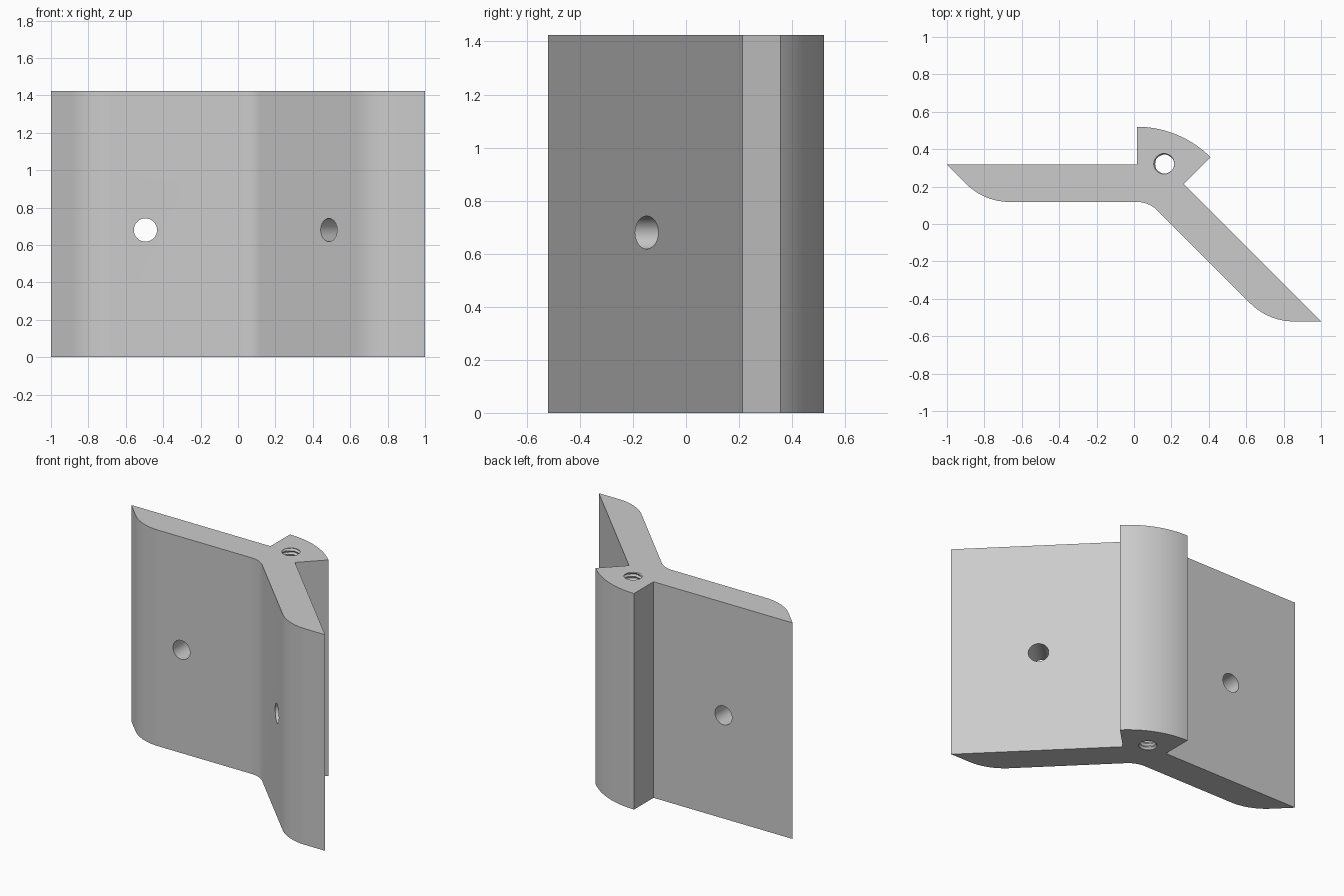
import bpy, bmesh, math
from mathutils import Vector, Matrix

if "Cube" in bpy.data.objects:
    bpy.data.objects.remove(bpy.data.objects["Cube"])

H = 1.424                       # height
C = Vector((0.015, -0.038))     # fold centre shared by both arms
BACK, FRONT, RIM = 0.355, 0.156, 0.558


def polar(r, deg):
    return Vector((r * math.cos(math.radians(deg)), r * math.sin(math.radians(deg))))


def reflect(p):
    # mirror across the bisector of the two arms
    s = math.sqrt(0.5)
    return Vector((s * (p.y - p.x), s * (p.x + p.y)))


def arm(length):
    # left arm from inner corner to tip, then the rounded underside
    r = 0.33
    drop = BACK - FRONT - r * (1 - math.cos(math.pi / 4))
    cx = -length + drop + r * math.sin(math.pi / 4)
    pts = [Vector((0, BACK)), Vector((-length, BACK))]
    for i in range(13):
        pts.append(Vector((cx, FRONT + r)) + polar(r, 225 + 45 * i / 12))
    return pts


def make_object(name, bm):
    bmesh.ops.recalc_face_normals(bm, faces=bm.faces)
    me = bpy.data.meshes.new(name)
    bm.to_mesh(me)
    bm.free()
    ob = bpy.data.objects.new(name, me)
    bpy.context.collection.objects.link(ob)
    return ob


# Bracket: one profile extruded upward
profile = arm(1.015)
profile += [polar(FRONT, 90 - 45 * i / 10) for i in range(11)]
profile += [reflect(p) for p in reversed(arm(1.038))]
profile += [polar(RIM, 45 + 45 * i / 16) for i in range(17)]
bm = bmesh.new()
base = bm.faces.new([bm.verts.new((*(p + C), 0)) for p in profile])
up = bmesh.ops.extrude_face_region(bm, geom=[base])["geom"]
bmesh.ops.translate(bm, vec=(0, 0, H), verts=[g for g in up if isinstance(g, bmesh.types.BMVert)])
bracket = make_object("hinge_bracket", bm)


def pin_cutter(name, centre, turn):
    bm = bmesh.new()
    bmesh.ops.create_cone(bm, cap_ends=True, segments=48, radius1=0.062, radius2=0.062, depth=0.5,
                          matrix=Matrix.Translation(centre) @ Matrix.Rotation(turn, 4, 'Z')
                          @ Matrix.Rotation(math.pi / 2, 4, 'X'))
    return make_object(name, bm)


def thread_cutter(name, centre, r_in, r_out, pitch):
    # cylinder whose radius follows a helical zigzag
    n, per = 24, 6
    rows = int((H + 0.08) / pitch * per)
    bm = bmesh.new()
    rings = []
    for j in range(rows + 1):
        ring = []
        for i in range(n):
            f = (j / per - i / n) % 1
            r = r_in + (r_out - r_in) * abs(2 * f - 1)
            a = 360 * i / n
            ring.append(bm.verts.new((*(centre + polar(r, a)), j / per * pitch - 0.037)))
        rings.append(ring)
    for a, b in zip(rings, rings[1:]):
        for i in range(n):
            k = (i + 1) % n
            bm.faces.new((a[i], a[k], b[k], b[i]))
    bm.faces.new(rings[0])
    bm.faces.new(rings[-1])
    bmesh.ops.triangulate(bm, faces=bm.faces[:])
    return make_object(name, bm)


# Screw holes in both arms and the threaded pin hole
mid = (BACK + FRONT) / 2
left = Vector((-0.51, mid))
right = reflect(left)
cutters = [
    pin_cutter("left_hole_cutter", (*(left + C), 0.68), 0),
    pin_cutter("right_hole_cutter", (*(right + C), 0.68), -math.pi / 4),
    thread_cutter("thread_cutter", C + polar(0.388, 67.5), 0.05, 0.06, 0.025),
]
for c in cutters:
    m = bracket.modifiers.new(c.name, 'BOOLEAN')
    m.operation, m.solver, m.object = 'DIFFERENCE', 'EXACT', c
bpy.context.view_layer.objects.active = bracket
bracket.select_set(True)
for c in cutters:
    bpy.ops.object.modifier_apply(modifier=c.name)
    bpy.data.objects.remove(c)

# Finish
bpy.ops.object.shade_smooth_by_angle(angle=math.radians(30))
mat = bpy.data.materials.new("plain_grey")
mat.diffuse_color = (0.6, 0.6, 0.6, 1)
mat.use_nodes = True
mat.node_tree.nodes["Principled BSDF"].inputs["Base Color"].default_value = mat.diffuse_color
bracket.data.materials.clear()
bracket.data.materials.append(mat)
for p in bracket.data.polygons:
    p.material_index = 0
